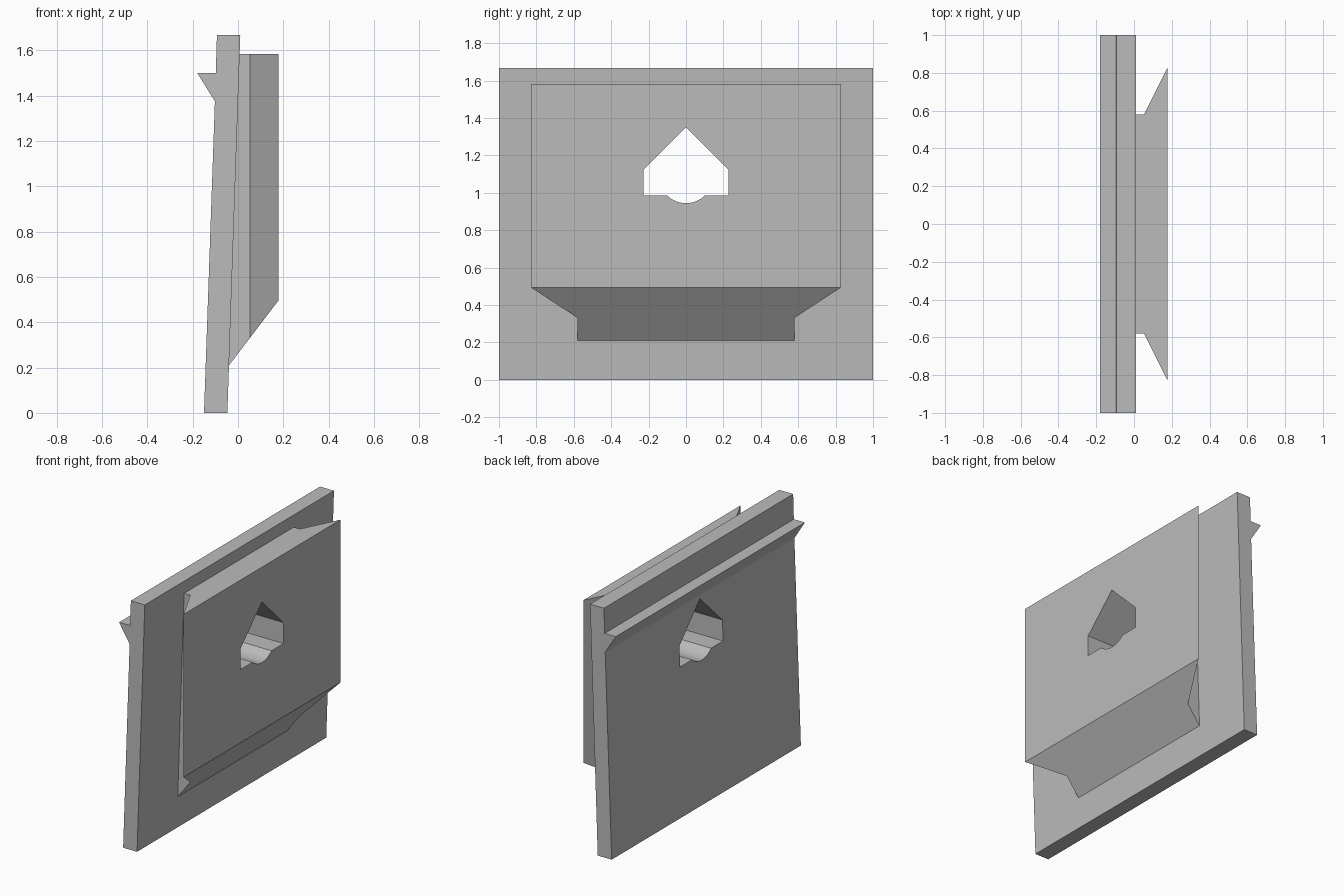
import bpy, bmesh, math
from mathutils import Vector

if "Cube" in bpy.data.objects:
    bpy.data.objects.remove(bpy.data.objects["Cube"])

grey = bpy.data.materials.new("plain grey")
grey.use_nodes = True
colour = (0.5, 0.5, 0.5, 1)
grey.diffuse_color = colour
grey.node_tree.nodes["Principled BSDF"].inputs["Base Color"].default_value = colour


def prism(name, start, end):
    """Solid between two matching outlines."""
    bm = bmesh.new()
    a = [bm.verts.new(p) for p in start]
    b = [bm.verts.new(p) for p in end]
    bm.faces.new(a)
    bm.faces.new(b[::-1])
    for i in range(len(a)):
        j = (i + 1) % len(a)
        bm.faces.new((a[i], b[i], b[j], a[j]))
    bmesh.ops.recalc_face_normals(bm, faces=bm.faces)
    mesh = bpy.data.meshes.new(name)
    bm.to_mesh(mesh)
    bm.free()
    mesh.materials.append(grey)
    obj = bpy.data.objects.new(name, mesh)
    bpy.context.collection.objects.link(obj)
    return obj


def combine(target, tool, operation):
    """Apply a boolean and discard the tool."""
    mod = target.modifiers.new(operation.lower(), 'BOOLEAN')
    mod.operation, mod.object, mod.solver = operation, tool, 'EXACT'
    bpy.context.view_layer.objects.active = target
    bpy.ops.object.modifier_apply(modifier=mod.name)
    bpy.data.objects.remove(tool)


# Leaning plate with a pointed ridge along its back
side = [(-0.15, 0), (-0.047, 0), (0.01, 1.667), (-0.093, 1.667),
        (-0.098, 1.5), (-0.18, 1.5), (-0.102, 1.375)]
plate = prism("dovetail_plate", [(x, -1, z) for x, z in side],
              [(x, 1, z) for x, z in side])

# Flared dovetail block with a sloping underside
half = [(-0.06, 0.58), (0.053, 0.58), (0.178, 0.83)]
plan = half + [(x, -y) for x, y in reversed(half)]
block = prism("dovetail_block",
              [(x, y, 0.495 + (x - 0.178) * 1.31) for x, y in plan],
              [(x, y, 1.583) for x, y in plan])
combine(plate, block, 'UNION')

# House-shaped opening with a rounded dip in its sill
radius, sill, spread = 0.145, 0.985, math.asin(0.1 / 0.145)
centre = sill + radius * math.cos(spread)
angles = [spread * (i / 8 - 1) for i in range(17)]
opening = [(radius * math.sin(t), centre - radius * math.cos(t)) for t in angles]
opening += [(0.227, sill), (0.227, 1.125), (0, 1.35), (-0.227, 1.125), (-0.227, sill)]
cutter = prism("opening_cutter", [(-0.5, y, z) for y, z in opening],
               [(0.5, y, z) for y, z in opening])
combine(plate, cutter, 'DIFFERENCE')

# Smooth only the curved sill
plate.select_set(True)
bpy.ops.object.shade_smooth_by_angle(angle=math.radians(15))
